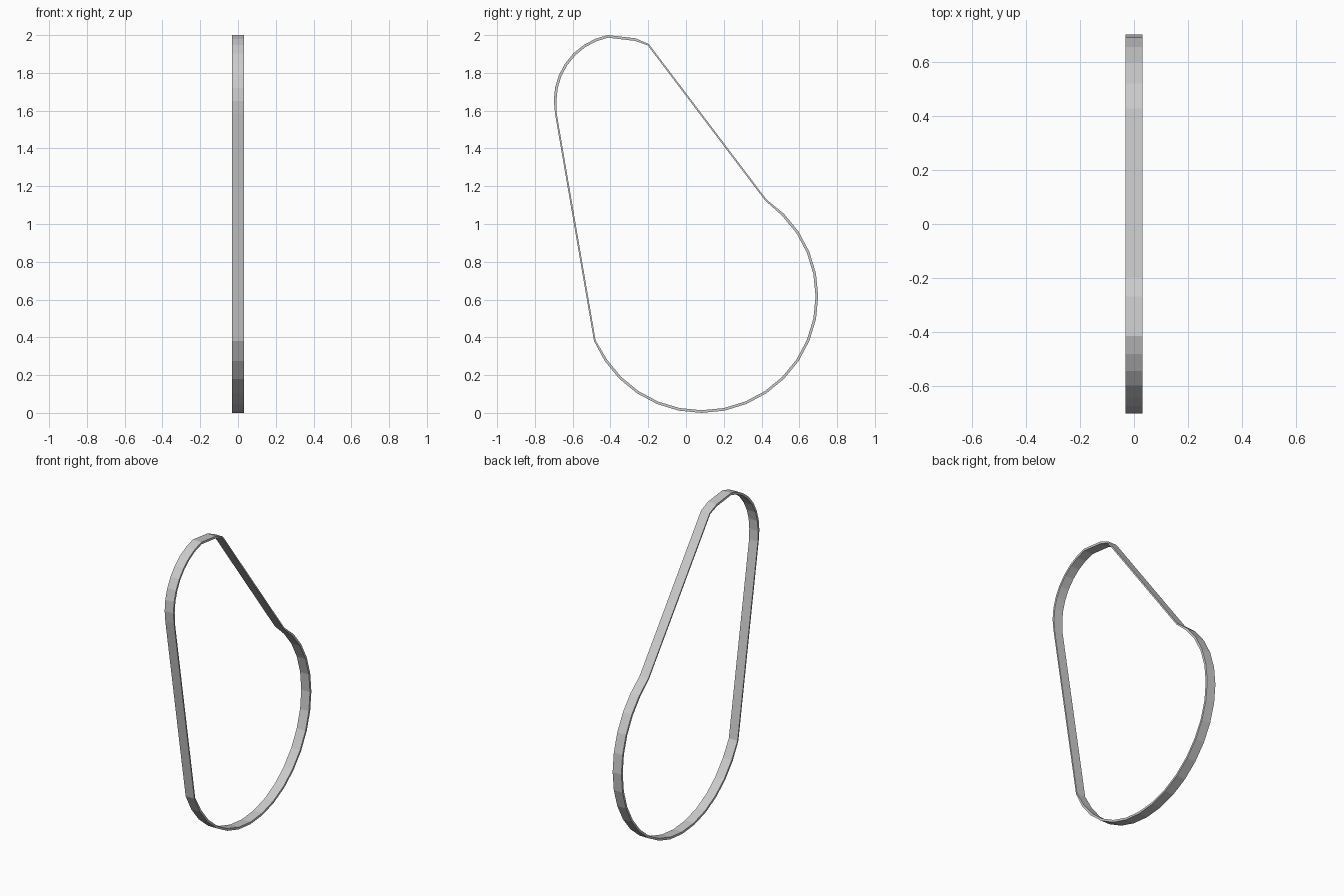
import bpy, bmesh, math
from mathutils import Vector

if "Cube" in bpy.data.objects:
    bpy.data.objects.remove(bpy.data.objects["Cube"])

HALF_WIDTH = 0.031
STEP = math.radians(11.25)   # both pulleys follow a 32-sided circle


def arc(cy, cz, r, first, last):
    """Points of a 32-gon arc in the YZ plane."""
    return [Vector((cy + r * math.cos(i * STEP), cz + r * math.sin(i * STEP)))
            for i in range(first, last + 1)]


# Outer path, counter-clockwise: large wrap, tensioner bend, small wrap
large = arc(0.083, 0.617, 0.617, -14, 5)
bend = [Vector((-0.197, 1.953)), Vector((-0.267, 1.983))]
small = arc(-0.345, 1.652, 0.355, 9, 17)
path = large + bend + small
n = len(path)

# The straight runs are a little thinner than the wraps
thin = {0, len(large) - 1, len(large), n - 1}

# Inner path, offset along the averaged edge normals
inner = []
for i, p in enumerate(path):
    a = (p - path[i - 1]).normalized()
    b = (path[(i + 1) % n] - p).normalized()
    t = (a + b).normalized()
    inner.append(p + Vector((-t.y, t.x)) * (0.009 if i in thin else 0.014))

# Closed band with a rectangular section
bm = bmesh.new()
rings = []
for o, k in zip(path, inner):
    rings.append([bm.verts.new((x, q.x, q.y)) for x, q in (
        (-HALF_WIDTH, o), (HALF_WIDTH, o), (HALF_WIDTH, k), (-HALF_WIDTH, k))])
for i in range(n):
    r, s = rings[i], rings[(i + 1) % n]
    for j in range(4):
        m = (j + 1) % 4
        bm.faces.new((r[j], r[m], s[m], s[j]))
bmesh.ops.recalc_face_normals(bm, faces=bm.faces)

mesh = bpy.data.meshes.new("drive_belt")
bm.to_mesh(mesh)
bm.free()
belt = bpy.data.objects.new("drive_belt", mesh)
bpy.context.collection.objects.link(belt)
